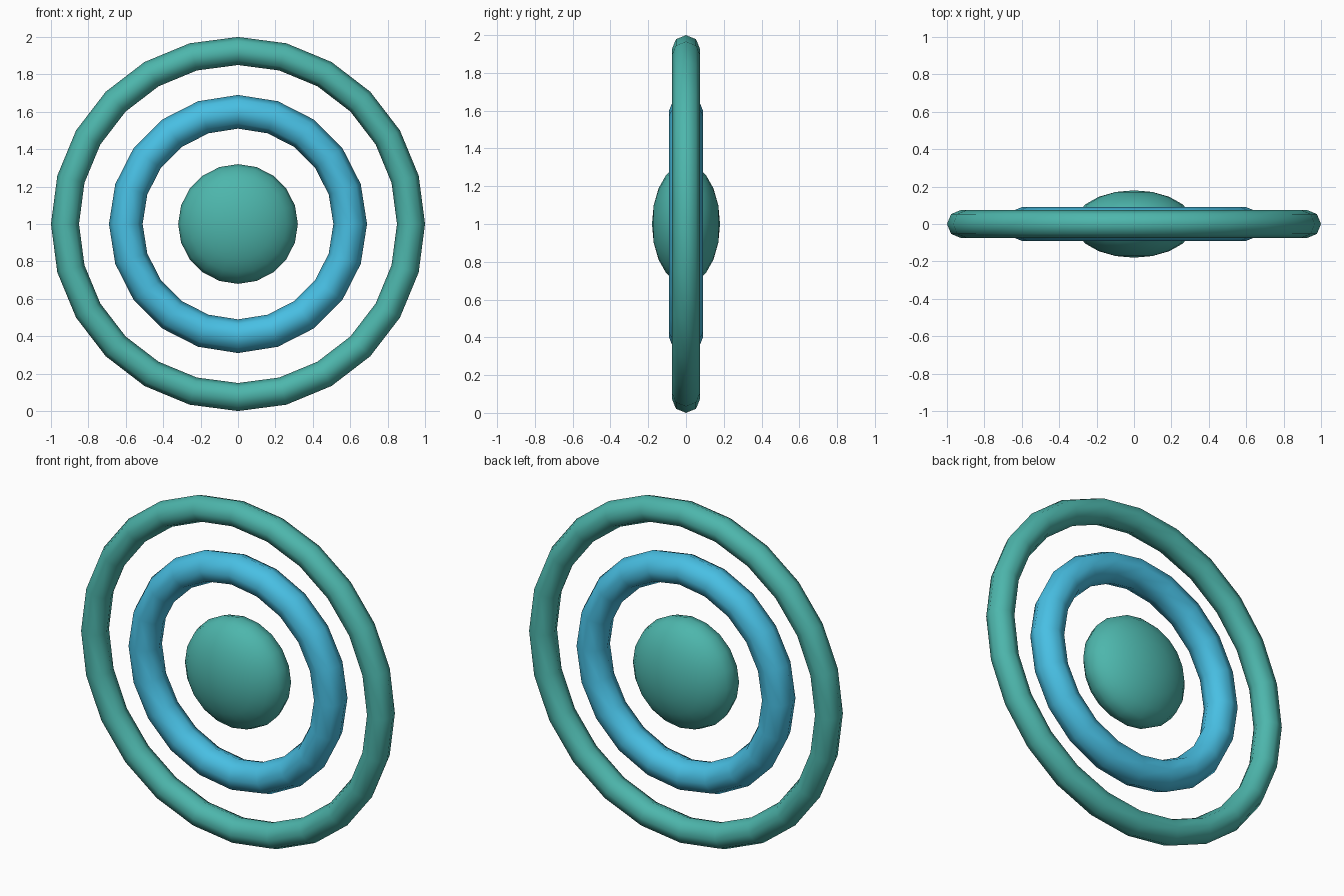
import bpy
import math

cube = bpy.data.objects.get("Cube")
if cube:
    bpy.data.objects.remove(cube, do_unlink=True)


def srgb(*rgb):
    """Convert 0-255 sRGB to a linear RGBA colour."""
    lin = [((c / 255 + 0.055) / 1.055) ** 2.4 for c in rgb]
    return (*lin, 1.0)


def make_material(name, colour):
    mat = bpy.data.materials.new(name)
    mat.use_nodes = True
    mat.diffuse_color = colour
    mat.node_tree.nodes["Principled BSDF"].inputs["Base Color"].default_value = colour
    return mat


def finish(name, mat):
    """Name, colour and smooth the part just added."""
    obj = bpy.context.object
    obj.name = name
    obj.data.name = name
    obj.data.materials.append(mat)
    bpy.ops.object.shade_smooth()
    return obj


def ring(name, major, minor, segments, mat):
    """Upright ring facing the front."""
    bpy.ops.mesh.primitive_torus_add(
        major_radius=major, minor_radius=minor,
        major_segments=segments, minor_segments=8,
        location=CENTRE, rotation=UPRIGHT)
    return finish(name, mat)


CENTRE = (0, 0, 1)
UPRIGHT = (math.radians(90), 0, 0)
teal = make_material("teal", srgb(77, 182, 172))
blue = make_material("sky_blue", srgb(72, 191, 227))

# Concentric rings
ring("outer_ring", 0.925, 0.075, 24, teal)
ring("inner_ring", 0.6, 0.09, 20, blue)

# Flattened ball in the middle, with its poles front and back
bpy.ops.mesh.primitive_uv_sphere_add(
    segments=20, ring_count=10, radius=0.32,
    location=CENTRE, rotation=UPRIGHT)
ball = finish("centre_ball", teal)
ball.scale.z = 0.18 / 0.32
